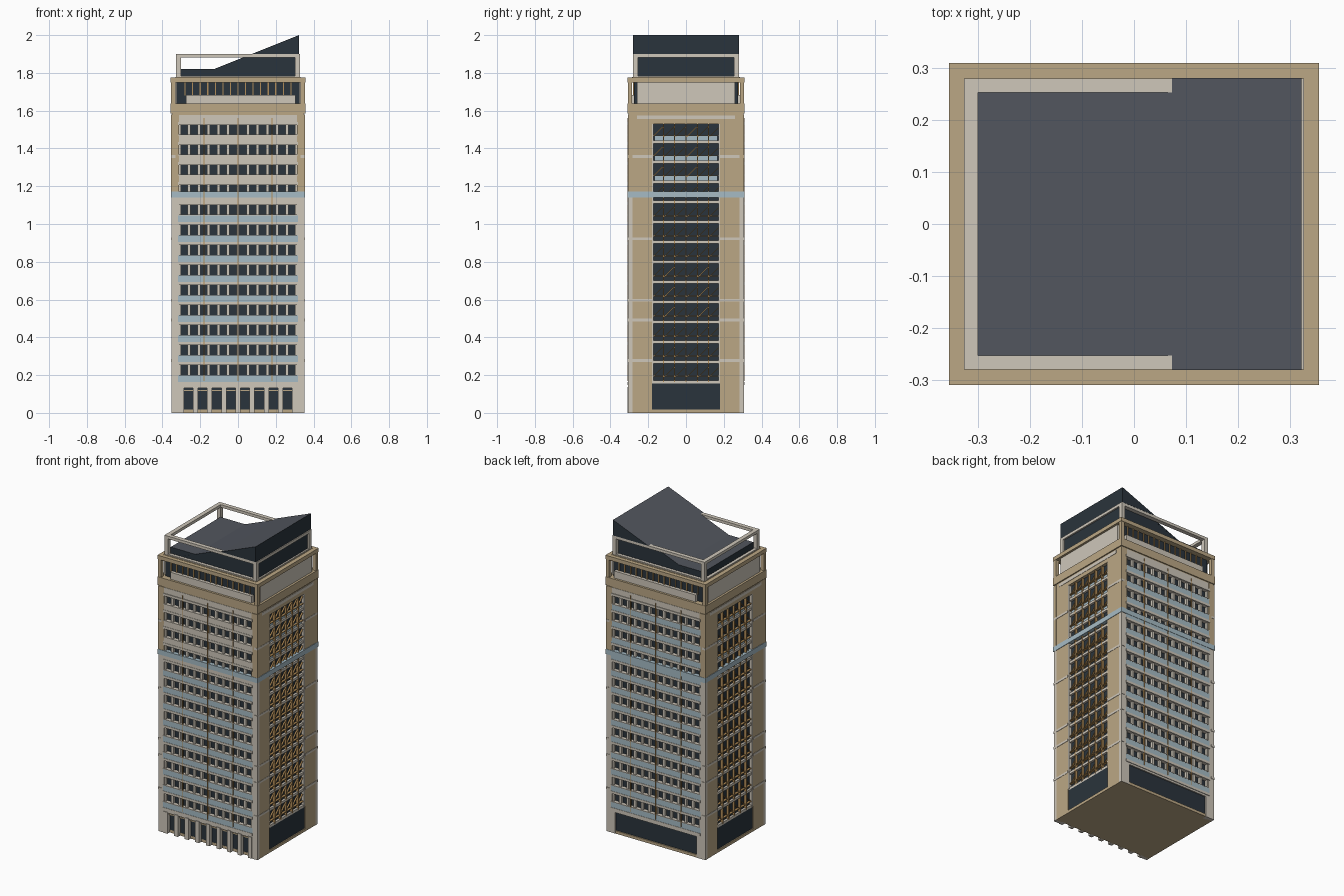
import bpy, bmesh, math
from mathutils import Matrix, Vector

if "Cube" in bpy.data.objects:
    bpy.data.objects.remove(bpy.data.objects["Cube"])

def mat(name, c):
    m = bpy.data.materials.new(name)
    m.diffuse_color = (*c, 1)
    m.use_nodes = True
    m.node_tree.nodes["Principled BSDF"].inputs["Base Color"].default_value = m.diffuse_color
    return m

TAN = mat("tan stone", (0.50, 0.39, 0.235))
PALE = mat("pale stone", (0.62, 0.57, 0.49))
DARK = mat("dark glass", (0.023, 0.034, 0.045))
ROOF = mat("grey roof", (0.084, 0.093, 0.112))
BLUE = mat("pale blue panel", (0.38, 0.50, 0.56))
BRONZE = mat("bronze bar", (0.45, 0.27, 0.10))

def finish(name, bm, *mats):
    me = bpy.data.meshes.new(name)
    bm.to_mesh(me)
    bm.free()
    for m in mats:
        me.materials.append(m)
    ob = bpy.data.objects.new(name, me)
    bpy.context.collection.objects.link(ob)
    return ob

def boxes(name, m, items):
    """One object from boxes given as (x0, x1, y0, y1, z0, z1[, roll about x])."""
    bm = bmesh.new()
    for b in items:
        size = [abs(b[1] - b[0]), abs(b[3] - b[2]), abs(b[5] - b[4])]
        mid = Vector(((b[0] + b[1]) / 2, (b[2] + b[3]) / 2, (b[4] + b[5]) / 2))
        roll = Matrix.Rotation(b[6] if len(b) > 6 else 0, 4, 'X')
        bmesh.ops.create_cube(bm, size=1, matrix=Matrix.Translation(mid) @ roll @ Matrix.Diagonal((*size, 1)))
    return finish(name, bm, m)

def flip(items, sx=(-1, 1), sy=(-1, 1)):
    """Repeat boxes mirrored over the chosen sides."""
    out = []
    for b in items:
        for i in sx:
            for j in sy:
                tail = [b[6] * j] if len(b) > 6 else []
                out.append([b[0] * i, b[1] * i, b[2] * j, b[3] * j, b[4], b[5]] + tail)
    return out

ring = lambda x, y, w, z0, z1: (flip([(-x, x, y - w, y, z0, z1)], (1,))
                                + flip([(x - w, x, w - y, y - w, z0, z1)], sy=(1,)))

FLOORS, PITCH, Z0 = 13, 0.106, 0.163
floors = [Z0 + PITCH * i for i in range(FLOORS)]

# glazed core, ground slab and corner piers
boxes("glass_core", DARK, [(-0.332, 0.332, -0.284, 0.284, 0.01, 1.60)])
boxes("ground_slab", TAN, [(-0.352, 0.352, -0.285, 0.305, 0, 0.018)])
boxes("corner_piers", TAN, flip([(0.315, 0.352, 0.18, 0.286, 0, 1.58),
                                 (0.312, 0.354, 0.284, 0.308, 1.17, 1.58)]))
boxes("corner_facings", PALE, flip([(0.312, 0.353, 0.284, 0.306, 0, 1.14)]))

# long faces: spandrel bands, sills and mullions
for side, sy in (("front", -1), ("back", 1)):
    lower = [z for z in floors if sy > 0 or z < 1.1]
    upper = [z for z in floors if z not in lower]
    band = lambda zs: flip([(-0.318, 0.318, 0.28, 0.308, z, z + 0.034) for z in zs], (1,), (sy,))
    boxes(side + "_blue_spandrels", BLUE, band(lower))
    if upper:
        boxes(side + "_pale_spandrels", PALE, band(upper))
    trims = [(-0.318, 0.318, 0.28, 0.310, z - 0.016, z) for z in floors + [Z0 + FLOORS * PITCH]]
    trims += [(-0.318, 0.318, 0.28, 0.3085, z + 0.034, z + 0.038) for z in floors]
    boxes(side + "_window_heads", PALE, flip(trims, (1,), (sy,)))
    boxes(side + "_mullions", PALE,
          flip([(k * 0.0517 - 0.008, k * 0.0517 + 0.008, 0.28, 0.300, Z0, 1.56)
                for k in range(-6, 7)], (1,), (sy,)))
    boxes(side + "_thin_bars", BRONZE,
          flip([(x - 0.002, x + 0.002, 0.30, 0.3105, 0.17, 1.56)
                for x in (-0.18, 0, 0.18)], (1,), (sy,)))
    # solid strip below the cornice
    boxes(side + "_top_panel", PALE, flip([(-0.312, 0.312, 0.28, 0.306, 1.525, 1.578)], (1,), (sy,)))

# short faces: window grid with slanted bars
grid, slants, panes, blue_panes = [], [], [], []
for z in floors:
    panes.append((0.33, 0.346, -0.18, 0.18, z - 0.008, z + 0.008))
    grid.append((0.33, 0.347, -0.18, 0.18, z + 0.030, z + 0.034))
    if z > 1.15:
        blue_panes.append((0.33, 0.336, -0.165, 0.165, z + 0.008, z + 0.034))
    for k in range(6):
        y = -0.15 + 0.06 * k
        slants.append((0.332, 0.341, y - 0.037, y + 0.037, z + 0.051, z + 0.055, math.radians(45)))
grid += [(0.33, 0.348, -0.18 + 0.06 * k - 0.003, -0.18 + 0.06 * k + 0.003, Z0, 1.53) for k in range(7)]
boxes("side_window_bars", BRONZE, flip(grid, sy=(1,)))
boxes("side_slanted_bars", BRONZE, flip(slants, sy=(1,)))
boxes("side_floor_strips", PALE, flip(panes, sy=(1,)))
boxes("side_blue_panes", BLUE, flip(blue_panes, sy=(1,)))
boxes("side_jambs", PALE, flip([(0.33, 0.35, 0.172, 0.182, Z0, 1.53)]))
boxes("side_lintels", TAN, flip([(0.33, 0.352, -0.182, 0.182, 1.53, 1.58)], sy=(1,)))
boxes("side_top_strips", PALE, flip([(0.33, 0.354, -0.26, 0.26, 1.555, 1.575)], sy=(1,)))
boxes("side_thin_courses", PALE,
      flip([(0.33, 0.354, 0.18, 0.309, z, z + 0.014) for z in (0.27, 0.485, 0.59, 0.915, 1.35)]))

# wrapping blue belt
boxes("blue_belt", BLUE, ring(0.355, 0.31, 0.03, 1.14, 1.172))

# street level: columns in front, wide glazing elsewhere
cols = [(k * 0.075 - 0.013, k * 0.075 + 0.013, -0.309, -0.28, 0, 0.138) for k in range(-4, 5)]
boxes("entrance_columns", PALE, cols)
boxes("entrance_lintel", PALE, [(-0.318, 0.318, -0.305, -0.28, 0.132, 0.163)])
boxes("entrance_frames", TAN, [(k * 0.075 + 0.0375 - 0.03, k * 0.075 + 0.0375 + 0.03, -0.29, -0.28, 0.115, 0.122)
                               for k in range(-4, 4)])
boxes("side_base_glazing", DARK, flip([(0.33, 0.346, -0.18, 0.18, 0.016, 0.155)], sy=(1,)))
boxes("back_base_glazing", DARK, [(-0.29, 0.29, 0.28, 0.298, 0.016, 0.135)])
boxes("back_base_surround", PALE, [(-0.312, 0.312, 0.28, 0.306, 0.135, 0.163)]
      + flip([(0.29, 0.313, 0.28, 0.306, 0.0, 0.14)], sy=(1,)))

# cornice and framed top storey
boxes("cornice", TAN, [(-0.357, 0.357, -0.31, 0.31, 1.585, 1.637),
                       (-0.35, 0.35, -0.304, 0.304, 1.575, 1.59)])
boxes("top_storey_glass", DARK, [(-0.325, 0.325, -0.275, 0.275, 1.63, 1.765)])
boxes("top_storey_beams", TAN, ring(0.357, 0.31, 0.04, 1.75, 1.775))
boxes("top_storey_posts", TAN, flip([(0.332, 0.355, 0.285, 0.308, 1.63, 1.755)]))
boxes("top_storey_deck", TAN, [(-0.33, 0.33, -0.285, 0.285, 1.76, 1.777)])
boxes("top_storey_front_panels", PALE, flip([(-0.275, 0.305, 0.27, 0.296, 1.637, 1.682)], (1,)))
boxes("top_storey_side_panels", PALE, flip([(0.32, 0.343, -0.26, 0.26, 1.637, 1.752)], sy=(1,)))
boxes("top_storey_mullions", BRONZE,
      flip([(x - 0.003, x + 0.003, 0.27, 0.281, 1.68, 1.75)
            for x in [-0.28 + 0.04 * k for k in range(15)]], (1,)))

# open roof frame
boxes("roof_frame_beams", PALE, ring(0.328, 0.28, 0.027, 1.882, 1.9))
boxes("roof_frame_posts", PALE, flip([(0.302, 0.328, 0.254, 0.28, 1.775, 1.885)]))
boxes("roof_frame_foot", PALE, ring(0.328, 0.28, 0.02, 1.775, 1.784))

# penthouse: low block plus a roof rising to one side
def prism(name, profile, half):
    bm = bmesh.new()
    f = bm.faces.new([bm.verts.new((x, -half, z)) for x, z in profile])
    new = bmesh.ops.extrude_face_region(bm, geom=[f])["geom"]
    bmesh.ops.translate(bm, vec=(0, 2 * half, 0), verts=[g for g in new if isinstance(g, bmesh.types.BMVert)])
    bmesh.ops.recalc_face_normals(bm, faces=bm.faces)
    for f in bm.faces:
        f.material_index = 1 if f.normal.z > 0.5 else 0
    return finish(name, bm, DARK, ROOF)

slope = lambda x: 2.0 - (0.323 - x) * 0.4
prism("penthouse", [(-0.302, 1.77), (0.318, 1.77), (0.318, slope(0.318) - 0.002),
                    (-0.127, 1.82), (-0.302, 1.82)], 0.253)
prism("raised_roof", [(0.073, 1.9), (0.323, 1.9), (0.323, 2.0)], 0.281)
# slim roof edges running down outside the walls
prism("roof_edge", [(-0.24, 1.775), (-0.215, 1.775), (0.09, slope(0.09) - 0.01), (0.08, slope(0.08))], 0.2535)
